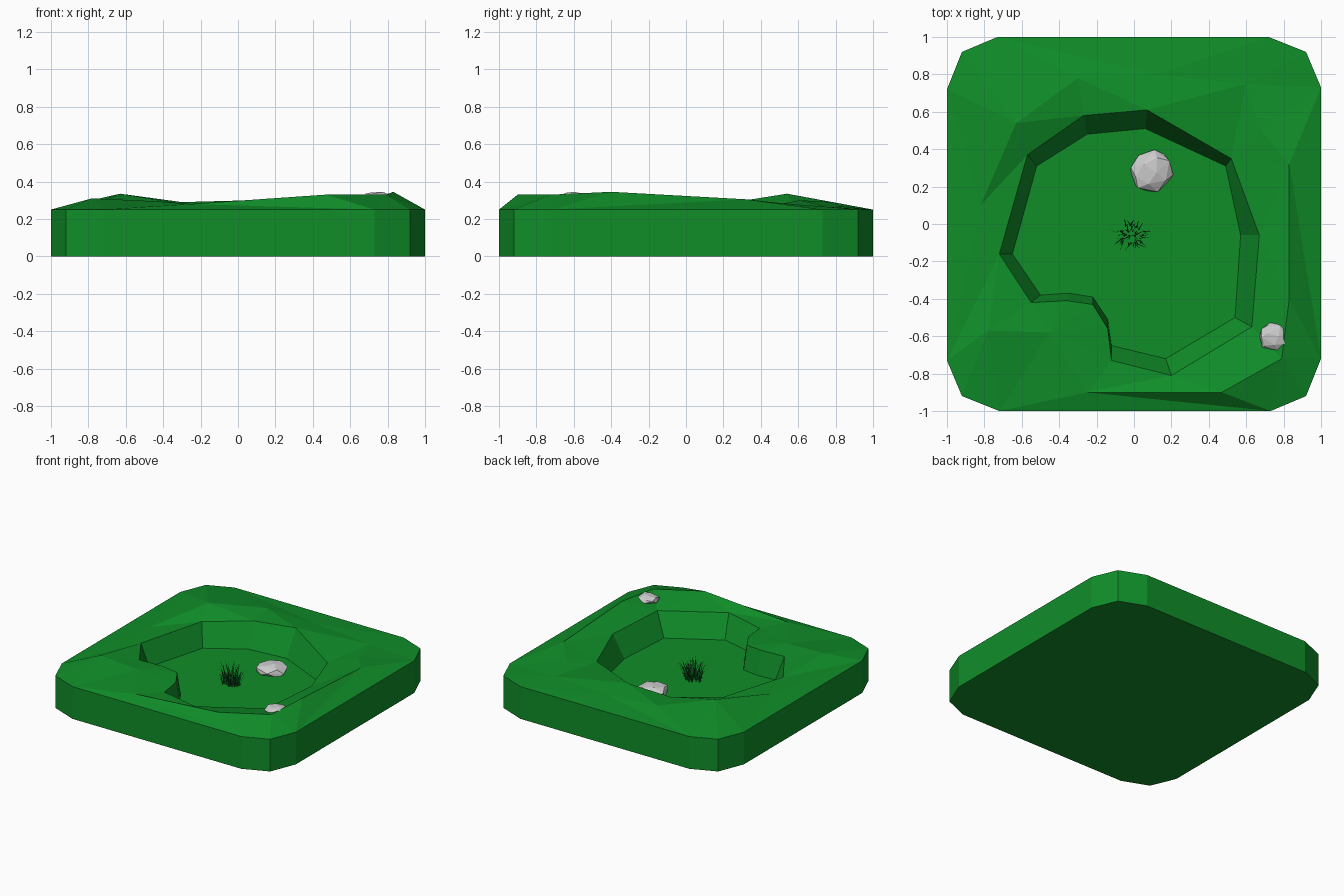
import bpy, bmesh, math, random
from mathutils import Vector
from mathutils.geometry import delaunay_2d_cdt

if "Cube" in bpy.data.objects:
    bpy.data.objects.remove(bpy.data.objects["Cube"])

random.seed(4)


def material(name, rgb):
    m = bpy.data.materials.new(name)
    m.diffuse_color = (*rgb, 1)
    m.use_nodes = True
    m.node_tree.nodes["Principled BSDF"].inputs["Base Color"].default_value = m.diffuse_color
    return m


def make_object(name, bm, mat=None):
    me = bpy.data.meshes.new(name)
    bm.to_mesh(me)
    bm.free()
    ob = bpy.data.objects.new(name, me)
    bpy.context.collection.objects.link(ob)
    if mat:
        me.materials.append(mat)
    return ob


green = material("turf_green", (0.005, 0.27, 0.022))
dark_green = material("grass_green", (0.004, 0.12, 0.015))
EDGE_Z, FLOOR_Z = 0.25, 0.10

# Square outline with two-step chamfered corners, counter-clockwise
corner = [(1, 0.73), (0.92, 0.92), (0.72, 1)]
outline = []
for k in range(4):
    c, s = round(math.cos(k * math.pi / 2)), round(math.sin(k * math.pi / 2))
    outline += [(x * c - y * s, x * s + y * c, EDGE_Z) for x, y in corner]

# Pit rim and pit floor loops, matching point for point
rim = [(.67, -.06, .265), (.52, .35, .25), (.07, .61, .30), (-.27, .58, .275),
       (-.57, .37, .27), (-.72, -.16, .265), (-.55, -.42, .28), (-.36, -.41, .28),
       (-.22, -.43, .275), (-.14, -.56, .27), (-.12, -.73, .265), (.2, -.81, .27),
       (.63, -.55, .27)]
floor = [(.57, -.06), (.49, .31), (.06, .51), (-.25, .48), (-.52, .31), (-.65, -.16),
         (-.5, -.38), (-.35, -.37), (-.22, -.39), (-.14, -.51), (-.12, -.65),
         (.17, -.72), (.54, -.5)]

# Humps and ridges between outline and rim
humps = [(.83, -.4, .345), (.83, .32, .305), (.79, -.72, .33), (.47, -.9, .33),
         (-.25, -.9, .28), (-.63, .54, .335), (-.78, -.57, .31), (-.45, -.58, .295),
         (-.82, .1, .265), (-.3, .78, .29), (.12, .8, .27), (.6, .75, .265),
         (.68, .5, .285)]

# Terrain block: triangulated top with a hole, pit, side walls, underside
pts = outline + rim + humps
n, r = len(outline), len(rim)
rim_ids = list(range(n, n + r))
result = delaunay_2d_cdt([Vector(p[:2]) for p in pts], [], [rim_ids], 0, 1e-5)
coords, tris, origin, in_faces = result[0], result[2], result[3], result[5]
bm = bmesh.new()
verts = [bm.verts.new((co.x, co.y, pts[src[0]][2])) for co, src in zip(coords, origin)]
by_input = {i: verts[k] for k, src in enumerate(origin) for i in src}
for tri, inside in zip(tris, in_faces):
    if not inside:
        bm.faces.new([verts[i] for i in tri])

low = [bm.verts.new((x, y, FLOOR_Z)) for x, y in floor]
base = [bm.verts.new((x, y, 0)) for x, y, z in outline]
for ring, other in (([by_input[i] for i in rim_ids], low),
                    ([by_input[i] for i in range(n)], base)):
    for i in range(len(ring)):
        j = (i + 1) % len(ring)
        bm.faces.new((ring[i], ring[j], other[j], other[i]))
bm.faces.new(low)
bm.faces.new(base[::-1])
bmesh.ops.recalc_face_normals(bm, faces=bm.faces)
make_object("ground_with_pit", bm, green)


# Faceted stones: convex hull of points scattered on an ellipsoid
def stone(name, centre, size, count):
    b = bmesh.new()
    for i in range(count):
        h = 1 - 2 * (i + .5) / count
        a = i * 2.39996 + random.uniform(-.3, .3)
        w = math.sqrt(1 - h * h)
        d = Vector((w * math.cos(a), w * math.sin(a), h)) * random.uniform(.92, 1.06)
        b.verts.new([c + s * v for c, s, v in zip(centre, size, d)])
    hull = bmesh.ops.convex_hull(b, input=b.verts)
    loose = [v for v in b.verts if not v.link_faces]
    bmesh.ops.delete(b, geom=loose, context='VERTS')
    bmesh.ops.recalc_face_normals(b, faces=b.faces)
    make_object(name, b)


stone("large_stone", (.09, .28, .115), (.12, .115, .055), 26)
stone("small_stone", (.75, -.6, .315), (.085, .08, .032), 24)

# Grass tuft: thin tapering blades that lean outwards
bm = bmesh.new()
for _ in range(60):
    a, d = random.uniform(0, 2 * math.pi), math.sqrt(random.random())
    root = Vector((-.02 + .075 * d * math.cos(a), -.06 + .055 * d * math.sin(a), FLOOR_Z))
    lean_a = a + random.uniform(-.8, .8)
    lean = Vector((math.cos(lean_a), math.sin(lean_a), 0)) * random.uniform(.01, .06)
    turn = random.uniform(0, math.pi)
    side = Vector((math.cos(turn), math.sin(turn), 0)) * .004
    height = random.uniform(.08, .19) * (1.05 - .4 * d)
    prev = None
    for t in (0, .4, .75):
        p = root + lean * t * t + Vector((0, 0, height * t))
        pair = [bm.verts.new(p - side * (1 - t * .6)), bm.verts.new(p + side * (1 - t * .6))]
        if prev:
            bm.faces.new((prev[0], prev[1], pair[1], pair[0]))
        prev = pair
    tip = bm.verts.new(root + lean + Vector((0, 0, height)))
    bm.faces.new((prev[0], prev[1], tip))
make_object("grass_tuft", bm, dark_green)
